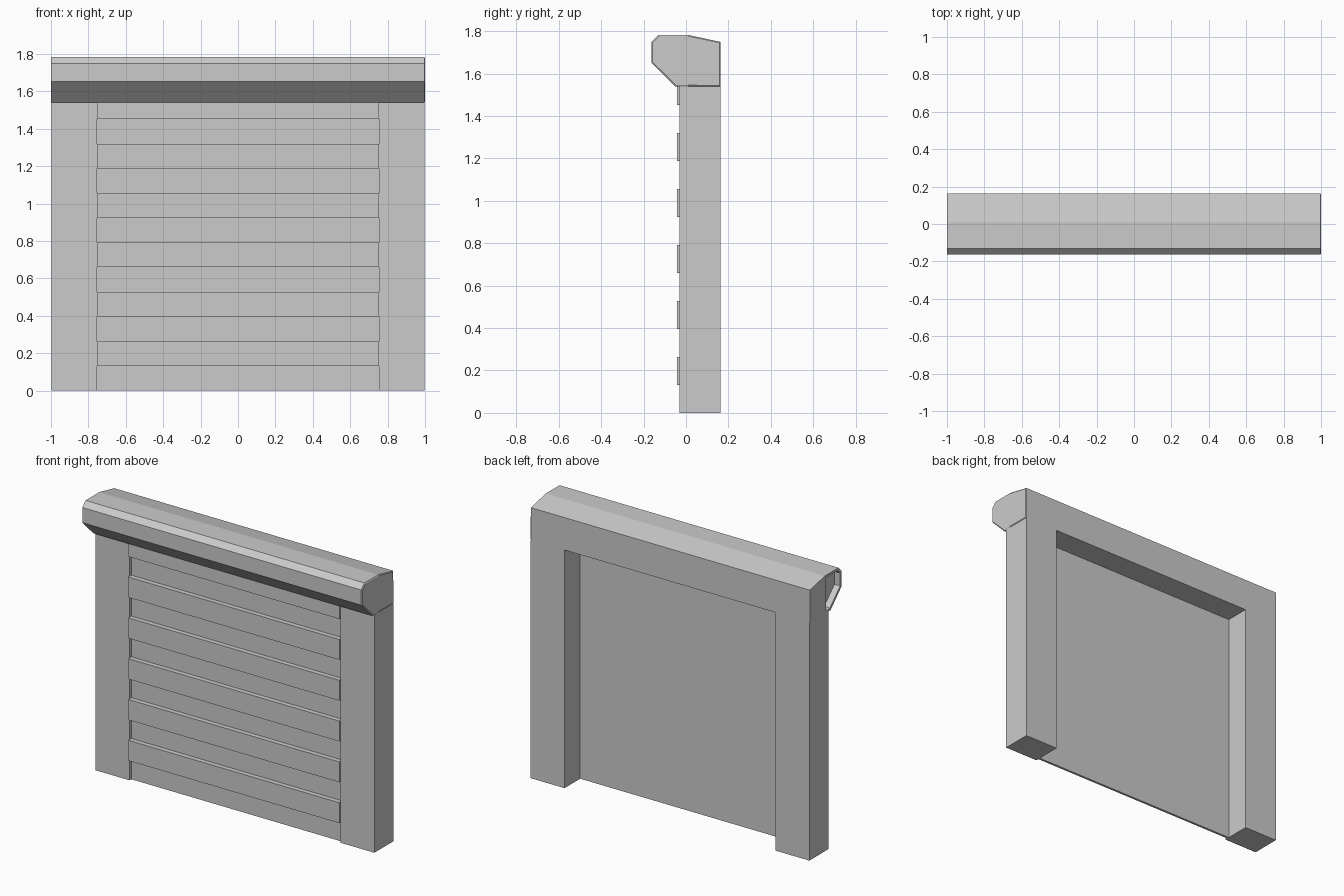
import bpy, bmesh

if "Cube" in bpy.data.objects:
    bpy.data.objects.remove(bpy.data.objects["Cube"])


def box(name, x, y, z):
    bpy.ops.mesh.primitive_cube_add(
        size=1, location=[(a + b) / 2 for a, b in (x, y, z)])
    ob = bpy.context.object
    ob.name = name
    ob.dimensions = [b - a for a, b in (x, y, z)]
    bpy.ops.object.transform_apply(location=False, rotation=False, scale=True)
    return ob


HEAD_Z = 1.54
INNER_X, OUTER_X = 0.755, 0.997
FRONT, BACK = -0.03, 0.163

# side pillars
for label, s in (("left", -1), ("right", 1)):
    box(label + "_pillar", sorted((s * INNER_X, s * OUTER_X)),
        (FRONT, BACK), (0, HEAD_Z))

# shutter: flat-backed curtain with every second slat raised
box("shutter_panel", (-INNER_X, INNER_X), (-0.012, 0.003), (0, HEAD_Z))
PITCH = 0.132
for i in range(1, 12, 2):
    box(f"raised_slat_{i // 2 + 1}", (-INNER_X, INNER_X), (-0.043, -0.008),
        (i * PITCH, min((i + 1) * PITCH, HEAD_Z)))

# roller housing: (y, z) profile swept along x; first four points are the rear part
profile = [(0.01, HEAD_Z), (BACK, HEAD_Z), (BACK, 1.75), (0.01, 1.783),
           (-0.13, 1.783), (-0.163, 1.75), (-0.163, 1.652), (-0.05, HEAD_Z)]
bm = bmesh.new()
left = [bm.verts.new((-1, y, z)) for y, z in profile]
right = [bm.verts.new((0.996, y, z)) for y, z in profile]
n = len(profile)
for i in range(n):
    j = (i + 1) % n
    bm.faces.new((left[i], left[j], right[j], right[i]))
right_cap = bm.faces.new(right)
bm.faces.new(left[:4])
left_front = bm.faces.new(left[3:] + left[:1])
bmesh.ops.recalc_face_normals(bm, faces=bm.faces)

# right end has a fine chamfer, left end has a framed recess
bmesh.ops.inset_individual(bm, faces=[right_cap], thickness=0.006, depth=0.004)
bmesh.ops.inset_individual(bm, faces=[left_front], thickness=0.018)
pocket = bmesh.ops.extrude_discrete_faces(bm, faces=[left_front])["faces"][0]
bmesh.ops.translate(bm, verts=pocket.verts, vec=(0.04, 0, 0))

mesh = bpy.data.meshes.new("roller_housing")
bm.to_mesh(mesh)
bm.free()
bpy.context.collection.objects.link(bpy.data.objects.new("roller_housing", mesh))
